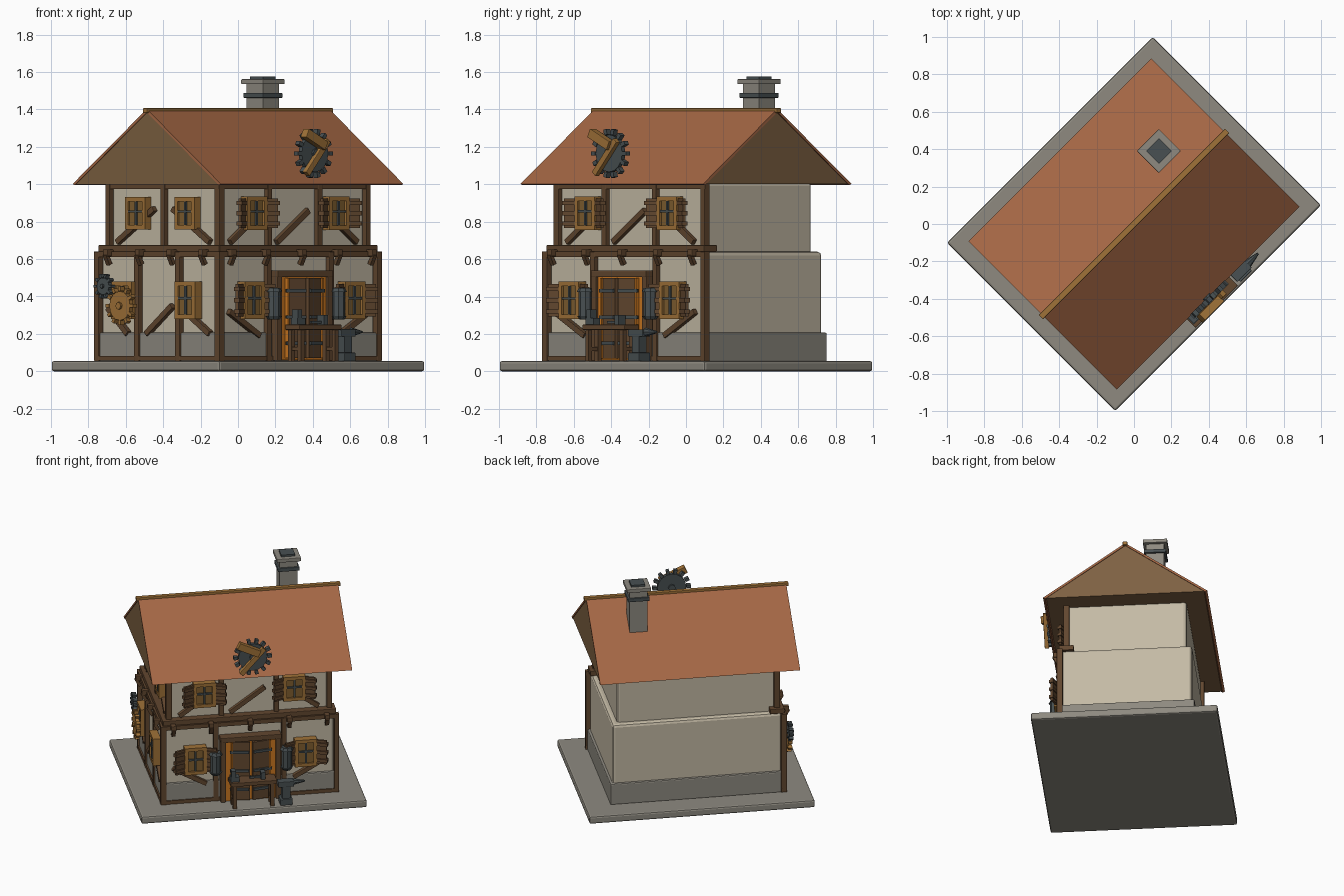
import bpy, bmesh, math
from mathutils import Matrix, Vector

if "Cube" in bpy.data.objects:
    bpy.data.objects.remove(bpy.data.objects["Cube"])

def material(name, r, g, b):
    m = bpy.data.materials.new(name)
    lin = [((c / 255 + 0.055) / 1.055) ** 2.4 for c in (r, g, b)]
    m.diffuse_color = (*lin, 1)
    m.use_nodes = True
    m.node_tree.nodes["Principled BSDF"].inputs["Base Color"].default_value = m.diffuse_color
    return m

PLASTER = material("plaster", 196, 186, 165)
STONE = material("stone", 142, 138, 128)
ROOF = material("roof_tile", 166, 104, 69)
GABLE = material("gable_board", 126, 97, 66)
TIMBER = material("timber", 98, 71, 47)
WOOD = material("light_wood", 160, 114, 56)
PANE = material("amber_pane", 128, 95, 48)
ORANGE = material("door_orange", 205, 120, 32)
IRON = material("iron", 72, 80, 82)

T, RZ = Matrix.Translation, lambda a: Matrix.Rotation(a, 4, 'Z')
TURN = RZ(math.radians(45))           # the house stands diagonally
FRONT, SIDE = Matrix(), RZ(math.radians(-90))   # facade frames: outward is -y

def finish(name, bm, mat):
    me = bpy.data.meshes.new(name)
    bmesh.ops.recalc_face_normals(bm, faces=bm.faces)
    bm.to_mesh(me)
    bm.free()
    me.materials.append(mat)
    ob = bpy.data.objects.new(name, me)
    bpy.context.collection.objects.link(ob)
    ob.matrix_world = TURN
    return ob

def box(name, size, loc, mat, frame=FRONT, rot=Matrix(), bevel=0.0):
    bm = bmesh.new()
    bmesh.ops.create_cube(bm, size=1, matrix=Matrix.Diagonal((*size, 1)))
    if bevel:
        bmesh.ops.bevel(bm, geom=bm.edges[:], offset=bevel, segments=2, affect='EDGES', profile=0.5)
    bm.transform(frame @ T(loc) @ rot)
    return finish(name, bm, mat)

def span(name, size, loc, z0, z1, mat, **kw):
    return box(name, (*size, z1 - z0), (*loc, (z0 + z1) / 2), mat, **kw)

def bar(name, a, b, d, w, depth, mat, frame=FRONT):
    """Beam lying on a facade from (s, z) to (s, z), d metres outward."""
    v = Vector(b) - Vector(a)
    rot = Matrix.Rotation(-math.atan2(v.y, v.x), 4, 'Y')
    mid = (Vector(a) + Vector(b)) / 2
    return box(name, (v.length, depth, w), (mid.x, -d, mid.y), mat, frame, rot, 0.003)

def cyl(name, r, h, loc, mat, frame=FRONT, rot=Matrix(), n=8, r2=None):
    bm = bmesh.new()
    bmesh.ops.create_cone(bm, cap_ends=True, segments=n, radius1=r, radius2=r if r2 is None else r2, depth=h)
    bm.transform(frame @ T(loc) @ rot)
    return finish(name, bm, mat)

def gear(name, r, teeth, tooth, s, d, z, mat, frame, hub):
    face_out = Matrix.Rotation(math.pi / 2, 4, 'X')
    cyl(name + "_disc", r, 0.025, (s, -d, z), mat, frame, face_out, 16)
    cyl(name + "_hub", r * 0.25, 0.05, (s, -d, z), hub, frame, face_out, 8)
    for i in range(teeth):
        spin = Matrix.Rotation(i * math.tau / teeth, 4, 'Y')
        off = spin @ Vector((r + tooth * 0.55, 0, 0))
        box(name + "_tooth", (tooth, 0.03, tooth * 0.75), (s + off.x, -d, z + off.z), mat, frame, spin)

# Ground slab and walls
span("ground_slab", (1.556, 1.273), (0, 0), 0, 0.055, STONE, bevel=0.012)
span("stone_footing", (1.205, 0.93), (0, 0), 0.05, 0.207, STONE, bevel=0.008)
span("lower_wall", (1.17, 0.894), (0, 0), 0.06, 0.64, PLASTER, bevel=0.02)
span("upper_wall", (1.094, 0.814), (0, 0), 0.62, 1.01, PLASTER, bevel=0.02)

# Roof: closed gable body with two tiled slabs and a ridge beam
bm = bmesh.new()
ends = [[bm.verts.new((x, y, z)) for y, z in ((-0.545, 1.0), (0.545, 1.0), (0, 1.385))] for x in (-0.685, 0.685)]
bm.faces.new(ends[0])
bm.faces.new(ends[1])
for i in range(3):
    j = (i + 1) % 3
    bm.faces.new((ends[0][i], ends[0][j], ends[1][j], ends[1][i]))
finish("gable_body", bm, GABLE)
for sgn in (-1, 1):
    bm = bmesh.new()
    prof = ((0, 1.385), (0.545, 0.995), (0.56, 1.002), (0, 1.402))
    a, b = [[bm.verts.new((x, sgn * y, z)) for y, z in prof] for x in (-0.69, 0.69)]
    bm.faces.new(a)
    bm.faces.new(b)
    for i in range(4):
        j = (i + 1) % 4
        bm.faces.new((a[i], a[j], b[j], b[i]))
    finish("roof_slab", bm, ROOF)
box("ridge_beam", (1.41, 0.032, 0.026), (0, 0, 1.394), WOOD, bevel=0.004)

# Chimney
C = (0.37, 0.182)
span("chimney_shaft", (0.122, 0.122), C, 1.12, 1.54, STONE)
span("chimney_band", (0.15, 0.15), C, 1.462, 1.488, IRON, bevel=0.004)
span("chimney_cap", (0.166, 0.166), C, 1.535, 1.562, STONE, bevel=0.004)
span("chimney_flue", (0.096, 0.096), C, 1.55, 1.576, IRON)

# Timber framing: frame, half lengths and outward distances of both storeys
def framing(frame, lo, lo_d, up, up_d, lo_posts, up_posts, brackets):
    for s in lo_posts:
        span("lower_post", (0.034, 0.04), (s, -lo_d + 0.02), 0.055, 0.64, TIMBER, frame=frame, bevel=0.003)
    for s in up_posts:
        span("upper_post", (0.034, 0.04), (s, -up_d + 0.02), 0.66, 1.0, TIMBER, frame=frame, bevel=0.003)
    span("sill_beam", (2 * lo, 0.036), (0, -lo_d + 0.02), 0.057, 0.083, TIMBER, frame=frame)
    span("lower_plate", (2 * lo, 0.036), (0, -lo_d + 0.02), 0.61, 0.64, TIMBER, frame=frame)
    span("storey_beam", (2 * up + 0.05, 0.10), (0, -up_d + 0.022), 0.638, 0.675, TIMBER, frame=frame, bevel=0.004)
    span("upper_plate", (2 * up, 0.036), (0, -up_d + 0.02), 0.975, 1.0, TIMBER, frame=frame)
    for s in brackets:
        span("joist_end", (0.035, 0.06), (s, -lo_d), 0.615, 0.652, TIMBER, frame=frame, bevel=0.004)
        box("joist_strut", (0.026, 0.022, 0.06), (s, -lo_d - 0.012, 0.598), TIMBER, frame,
            Matrix.Rotation(math.radians(28), 4, 'X'))

framing(FRONT, 0.615, 0.474, 0.572, 0.432, (-0.598, -0.235, 0.235, 0.598), (-0.555, -0.19, 0.19, 0.555),
        (-0.53, -0.27, 0, 0.27, 0.53))
framing(SIDE, 0.474, 0.615, 0.432, 0.572, (-0.457, -0.155, 0.155, 0.457), (-0.415, 0, 0.415),
        (-0.36, -0.12, 0.12, 0.36))

# Diagonal braces
for a, b in (((-0.13, 0.69), (0.11, 0.86)), ((-0.48, 0.69), (-0.24, 0.86)), ((0.24, 0.86), (0.48, 0.69))):
    bar("upper_brace", a, b, 0.418, 0.032, 0.03, TIMBER)
for a, b in (((-0.53, 0.32), (-0.30, 0.19)), ((0.30, 0.19), (0.53, 0.32))):
    bar("lower_brace", a, b, 0.46, 0.032, 0.03, TIMBER)
for a, b in (((-0.35, 0.69), (-0.07, 0.87)), ((0.07, 0.87), (0.35, 0.69))):
    bar("upper_side_brace", a, b, 0.56, 0.032, 0.03, TIMBER, SIDE)
for a, b in (((-0.38, 0.34), (-0.23, 0.2)), ((-0.09, 0.2), (0.106, 0.35)), ((0.19, 0.33), (0.39, 0.2))):
    bar("lower_side_brace", a, b, 0.6, 0.032, 0.03, TIMBER, SIDE)

# Windows with frame, panes, glazing bars and optional shutters
def window(frame, s, d, z, h, shutters):
    w = 0.14
    span("window_pane", (w - 0.02, 0.04), (s, -d + 0.015), z - h / 2 + 0.01, z + h / 2 - 0.01, PANE, frame=frame)
    for k in (-1, 1):
        box("window_jamb", (0.024, 0.055, h), (s + k * (w / 2 - 0.006), -d + 0.01, z), WOOD, frame)
        box("window_rail", (w, 0.055, 0.024), (s, -d + 0.01, z + k * (h / 2 - 0.012)), WOOD, frame)
    box("glazing_post", (0.012, 0.012, h - 0.04), (s, -d - 0.01, z), IRON, frame)
    box("glazing_bar", (w - 0.03, 0.012, 0.012), (s, -d - 0.01, z + 0.01), IRON, frame)
    for k in (-1, 1) if shutters else ():
        tilt = RZ(k * math.radians(-22))
        x = s + k * (w / 2 + 0.04)
        box("shutter", (0.07, 0.016, h * 0.88), (x, -d - 0.012, z), TIMBER, frame, tilt)
        for i in (-1, 0, 1):
            box("shutter_batten", (0.084, 0.032, 0.022), (x, -d - 0.014, z + i * h * 0.3), TIMBER, frame, tilt)

for k in (-1, 1):
    window(FRONT, k * 0.38, 0.49, 0.38, 0.2, True)
    window(FRONT, k * 0.31, 0.44, 0.845, 0.18, True)
    window(SIDE, k * 0.24, 0.625, 0.38, 0.2, False)
    window(SIDE, k * 0.187, 0.575, 0.845, 0.175, False)

# Doorway: orange lining, timber frame, two leaves with iron straps
span("door_lining", (0.36, 0.05), (0, -0.468), 0.06, 0.51, ORANGE)
span("door_lintel", (0.42, 0.075), (0, -0.475), 0.503, 0.54, TIMBER, bevel=0.005)
for k in (-1, 1):
    span("door_jamb", (0.035, 0.07), (k * 0.19, -0.472), 0.057, 0.51, TIMBER, bevel=0.003)
    leaf = RZ(k * math.radians(10))
    span("door_leaf", (0.115, 0.02), (k * 0.066, -0.505), 0.07, 0.5, TIMBER, rot=leaf)
    span("door_edge", (0.012, 0.03), (k * 0.13, -0.5), 0.07, 0.5, ORANGE)
    for z in (0.15, 0.29, 0.43):
        box("door_strap", (0.13, 0.012, 0.018), (k * 0.08, -0.519, z), IRON, rot=leaf)
    # Wall lanterns beside the door
    L = (k * 0.245, -0.515)
    cyl("lantern_body", 0.036, 0.13, (*L, 0.36), IRON)
    cyl("lantern_cap", 0.046, 0.022, (*L, 0.435), IRON, r2=0.035)
    cyl("lantern_foot", 0.03, 0.02, (*L, 0.286), IRON, r2=0.044)

# Workbench with tools
span("bench_top", (0.32, 0.11), (0, -0.57), 0.222, 0.25, TIMBER, bevel=0.004)
for s in (-0.13, 0.13):
    for y in (-0.605, -0.535):
        span("bench_leg", (0.026, 0.026), (s, y), 0.055, 0.225, TIMBER)
    span("bench_stretcher", (0.02, 0.07), (s, -0.57), 0.11, 0.13, TIMBER)
span("vise_base", (0.06, 0.05), (-0.125, -0.58), 0.25, 0.285, IRON)
span("vise_jaw", (0.03, 0.045), (-0.135, -0.58), 0.28, 0.33, IRON)
box("hammer_handle", (0.1, 0.014, 0.014), (0.03, -0.57, 0.262), IRON)
span("hammer_head", (0.032, 0.05), (0.07, -0.57), 0.25, 0.3, IRON)

# Anvil
A = (0.226, -0.58)
span("anvil_foot", (0.085, 0.085), A, 0.055, 0.1, IRON, bevel=0.004)
span("anvil_waist", (0.055, 0.055), A, 0.09, 0.19, IRON)
span("anvil_face", (0.11, 0.06), A, 0.185, 0.225, IRON, bevel=0.004)
cyl("anvil_horn", 0.024, 0.08, (0.318, -0.58, 0.21), IRON, rot=Matrix.Rotation(math.pi / 2, 4, 'Y'), r2=0.006)

# Hanging gear sign before the roof, with crossed wooden tool
gear("roof_gear", 0.1, 14, 0.03, 0, 0.57, 1.165, IRON, FRONT, IRON)
bar("sign_handle", (-0.085, 1.055), (0.075, 1.235), 0.6, 0.034, 0.03, WOOD)
bar("sign_head", (-0.105, 1.275), (0.04, 1.205), 0.61, 0.05, 0.045, WOOD)

# Side wall gears
gear("wood_gear", 0.078, 12, 0.024, -0.217, 0.665, 0.35, WOOD, SIDE, WOOD)
gear("iron_gear", 0.045, 10, 0.02, -0.355, 0.655, 0.455, IRON, SIDE, IRON)
